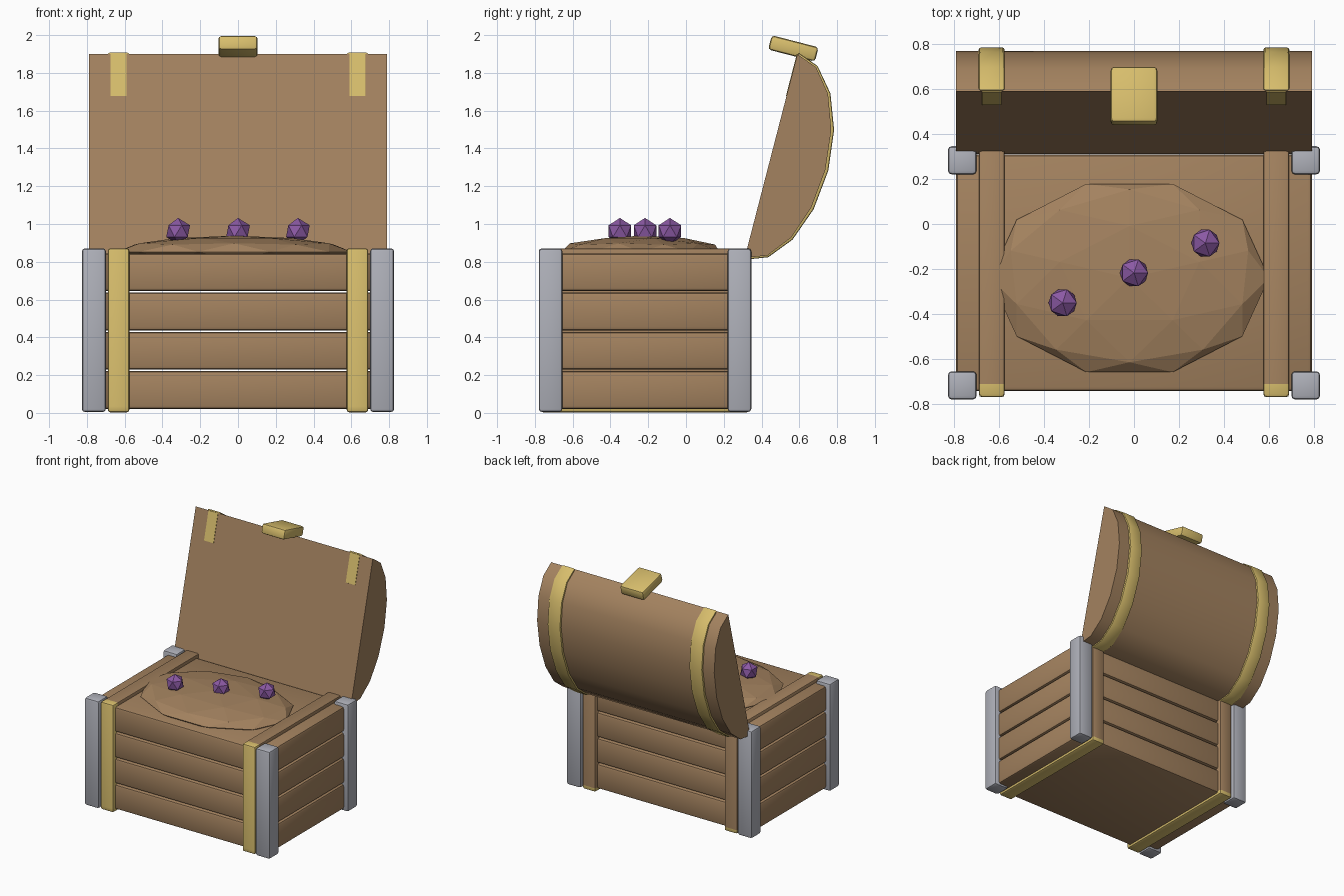
import bpy, bmesh, math
from mathutils import Matrix

cube = bpy.data.objects.get("Cube")
if cube:
    bpy.data.objects.remove(cube, do_unlink=True)


def material(name, rgb):
    m = bpy.data.materials.new(name)
    m.use_nodes = True
    m.diffuse_color = (*rgb, 1)
    m.node_tree.nodes["Principled BSDF"].inputs["Base Color"].default_value = (*rgb, 1)
    return m


WOOD = material("brown wood", (0.37, 0.225, 0.115))
GOLD = material("gold", (0.68, 0.51, 0.15))
IRON = material("grey iron", (0.43, 0.44, 0.49))
GEM = material("purple gem", (0.26, 0.10, 0.37))


def finish(bm, name, mats, smooth=None):
    bmesh.ops.recalc_face_normals(bm, faces=bm.faces)
    mesh = bpy.data.meshes.new(name)
    bm.to_mesh(mesh)
    bm.free()
    for m in mats:
        mesh.materials.append(m)
    ob = bpy.data.objects.new(name, mesh)
    bpy.context.collection.objects.link(ob)
    if smooth:
        bpy.ops.object.select_all(action='DESELECT')
        ob.select_set(True)
        bpy.context.view_layer.objects.active = ob
        bpy.ops.object.shade_smooth_by_angle(angle=math.radians(smooth))
    return ob


def bevelled_box(size, centre, bevel):
    bm = bmesh.new()
    bmesh.ops.create_cube(bm, size=1)
    bmesh.ops.scale(bm, vec=size, verts=bm.verts)
    bmesh.ops.bevel(bm, geom=bm.edges[:], offset=bevel, segments=2,
                    profile=0.5, affect='EDGES')
    bmesh.ops.translate(bm, vec=centre, verts=bm.verts)
    return bm


def half_barrel(x0, x1, length, depth, inset=0.0, bevel=0.0):
    """Half ellipse in the local yz plane, extruded along x."""
    bm = bmesh.new()
    ring = []
    for i in range(9):
        a = math.pi * (i / 8 - 0.5)
        ring.append(bm.verts.new((x0, max(depth * math.cos(a), inset), length * math.sin(a))))
    cap = bm.faces.new(ring)
    ext = bmesh.ops.extrude_face_region(bm, geom=[cap])
    moved = [g for g in ext["geom"] if isinstance(g, bmesh.types.BMVert)]
    bmesh.ops.translate(bm, vec=(x1 - x0, 0, 0), verts=moved)
    if bevel:
        bmesh.ops.recalc_face_normals(bm, faces=bm.faces)
        rims = [e for e in bm.edges if abs(e.verts[0].co.x - e.verts[1].co.x) < 1e-5]
        bmesh.ops.bevel(bm, geom=rims, offset=bevel, segments=2,
                        profile=0.5, affect='EDGES')
    return bm


MID_Y = -0.217

# Stacked plank layers with thin gaps between them
for i in range(4):
    bm = bevelled_box((1.58, 1.05, 0.199), (0, MID_Y, 0.121 + 0.208 * i), 0.018)
    finish(bm, f"plank_layer_{i + 1}", [WOOD], 40)

# Iron corner posts
for side, sx in (("left", 1), ("right", -1)):
    for end, sy in (("front", -1), ("back", 1)):
        bm = bevelled_box((0.127, 0.125, 0.866), (0.763 * sx, MID_Y + 0.5 * sy, 0.438), 0.016)
        finish(bm, f"{end}_{side}_post", [IRON], 40)

# Body bands, gold on the front and underside, wood elsewhere
for side, sx in (("left", 1), ("right", -1)):
    bm = bevelled_box((0.115, 1.105, 0.868), (0.632 * sx, MID_Y, 0.437), 0.014)
    for co, no in (((0, -0.71, 0), (0, 1, 0)), ((0, 0, 0.035), (0, 0, 1))):
        bmesh.ops.bisect_plane(bm, geom=bm.verts[:] + bm.edges[:] + bm.faces[:],
                               plane_co=co, plane_no=no)
    for f in bm.faces:
        c = f.calc_center_median()
        f.material_index = int(c.y < -0.71 or c.z < 0.035)
    finish(bm, f"{side}_body_band", [WOOD, GOLD], 40)

# Faceted mound filling the chest
bm = bmesh.new()
bmesh.ops.create_icosphere(bm, subdivisions=2, radius=1)
bmesh.ops.rotate(bm, matrix=Matrix.Rotation(math.radians(18), 3, 'Z'), verts=bm.verts)
bmesh.ops.scale(bm, vec=(0.62, 0.44, 0.085), verts=bm.verts)
bmesh.ops.translate(bm, vec=(-0.02, -0.24, 0.853), verts=bm.verts)
finish(bm, "treasure_mound", [WOOD])

# Gems in a diagonal row
for i, (x, y) in enumerate(((-0.317, -0.35), (0, -0.217), (0.317, -0.085))):
    bm = bmesh.new()
    bmesh.ops.create_icosphere(bm, subdivisions=1, radius=0.07)
    bmesh.ops.translate(bm, vec=(x, y, 0.962), verts=bm.verts)
    finish(bm, f"gem_{i + 1}", [GEM])

# Open lid: parts share one tilted frame
lid_parts = [finish(half_barrel(-0.79, 0.79, 0.557, 0.297), "lid", [WOOD], 40)]
for side, sx in (("left", 1), ("right", -1)):
    bm = half_barrel(0.575 * sx, 0.69 * sx, 0.566, 0.313, inset=0.004, bevel=0.01)
    lid_parts.append(finish(bm, f"{side}_lid_band", [GOLD], 40))
    # Band end showing on the inner face of the lid
    bm = bevelled_box((0.085, 0.006, 0.23), (0.632 * sx, 0, 0.442), 0.001)
    lid_parts.append(finish(bm, f"{side}_band_end", [GOLD]))

# Latch on the lid's free edge
bm = bevelled_box((0.208, 0.256, 0.078), (0, -0.028, 0.581), 0.017)
lid_parts.append(finish(bm, "latch", [GOLD], 40))

for ob in lid_parts:
    ob.location = (0, 0.45, 1.36)
    ob.rotation_euler.x = math.radians(-14.5)
